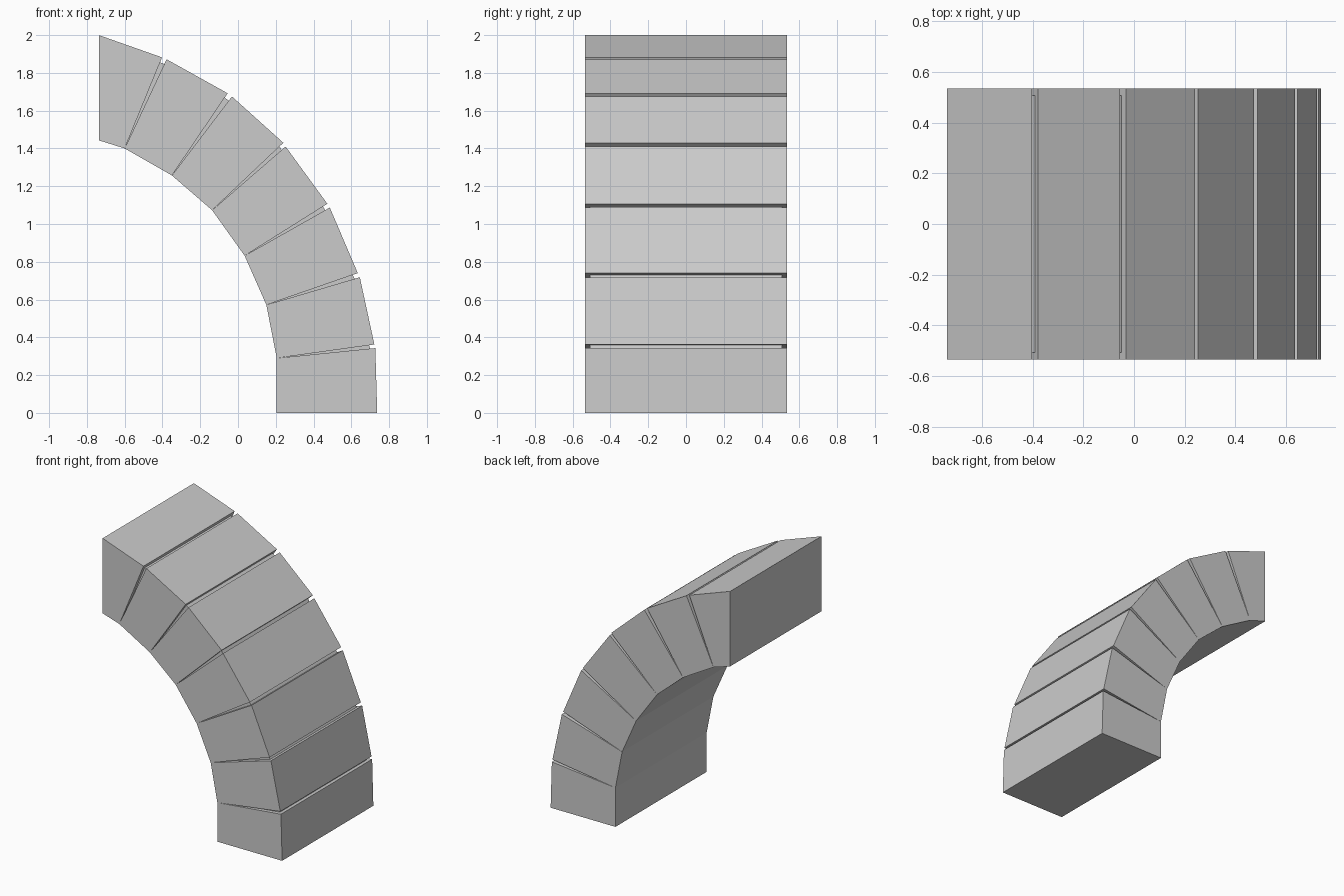
import bpy
import bmesh
from mathutils import Vector

if "Cube" in bpy.data.objects:
    bpy.data.objects.remove(bpy.data.objects["Cube"])

HALF_DEPTH = 0.535
INSET = 0.028

# Inner curve points at each joint, from the foot to the crown
inner = [(0.205, 0), (0.205, 0.29), (0.15, 0.572), (0.035, 0.832),
         (-0.137, 1.073), (-0.35, 1.257), (-0.6, 1.4), (-0.737, 1.443)]
# Outer edge of each stone: lower corner, upper corner
outer = [((0.737, 0), (0.727, 0.343)), ((0.722, 0.362), (0.645, 0.718)),
         ((0.634, 0.74), (0.486, 1.087)), ((0.473, 1.107), (0.252, 1.41)),
         ((0.24, 1.43), (-0.032, 1.675)), ((-0.055, 1.692), (-0.378, 1.872)),
         ((-0.402, 1.882), (-0.737, 2.0))]


def prism(name, profile, half):
    """Extrude an x-z outline along y, centred on y = 0."""
    bm = bmesh.new()
    face = bm.faces.new([bm.verts.new((x, -half, z)) for x, z in profile])
    ext = bmesh.ops.extrude_face_region(bm, geom=[face])
    verts = [g for g in ext["geom"] if isinstance(g, bmesh.types.BMVert)]
    bmesh.ops.translate(bm, verts=verts, vec=(0, 2 * half, 0))
    bmesh.ops.recalc_face_normals(bm, faces=bm.faces)
    mesh = bpy.data.meshes.new(name)
    bm.to_mesh(mesh)
    bm.free()
    obj = bpy.data.objects.new(name, mesh)
    bpy.context.collection.objects.link(obj)


# Wedge-shaped arch stones
for i, (low, high) in enumerate(outer):
    prism(f"arch_stone_{i + 1}", [inner[i], low, high, inner[i + 1]], HALF_DEPTH)

# Recessed mortar filling the tapered joints
for i in range(len(outer) - 1):
    apex = Vector(inner[i + 1])
    ends = []
    for corner in (outer[i][1], outer[i + 1][0]):
        arm = Vector(corner) - apex
        ends.append(apex + arm * (1 - INSET / arm.length))
    prism(f"mortar_joint_{i + 1}", [apex, *ends], HALF_DEPTH - INSET)
